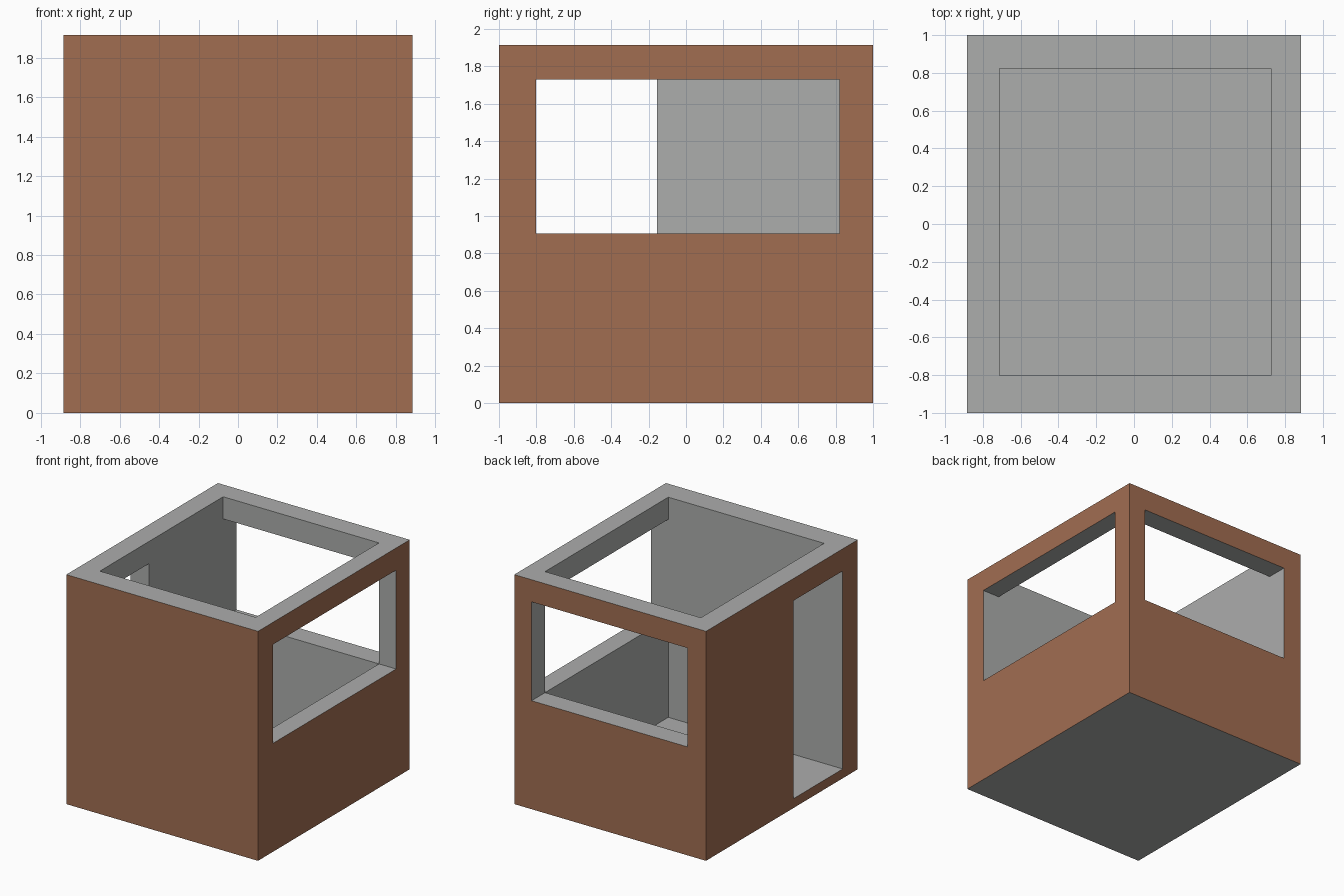
import bpy, bmesh
from mathutils import Vector

if "Cube" in bpy.data.objects:
    bpy.data.objects.remove(bpy.data.objects["Cube"])


def material(name, rgb):
    m = bpy.data.materials.new(name)
    m.diffuse_color = (*rgb, 1.0)
    m.use_nodes = True
    m.node_tree.nodes["Principled BSDF"].inputs["Base Color"].default_value = m.diffuse_color
    return m


# Cut planes that define outer walls, inner walls, door, floor, sills and lintels
CUTS = (
    [-0.885, -0.713, 0.726, 0.885],
    [-1.0, -0.803, -0.155, 0.822, 1.0],
    [0.0, 0.078, 0.905, 1.73, 1.915],
)
N = [len(c) - 1 for c in CUTS]


def solid(cell):
    i, j, k = cell
    if any(not 0 <= c < n for c, n in zip(cell, N)):
        return False
    if k == 0:                                # floor slab
        return True
    if i == 1 and j in (1, 2):                # open room
        return False
    if k == 2 and i == 2 and j in (1, 2):     # right window
        return False
    if k == 2 and i == 1 and j == 3:          # back window
        return False
    if k in (1, 2) and i == 0 and j == 1:     # left doorway
        return False
    return True


bm = bmesh.new()
# Skin every boundary between solid and empty cells
for i in range(N[0]):
    for j in range(N[1]):
        for k in range(N[2]):
            cell = (i, j, k)
            if not solid(cell):
                continue
            for axis in range(3):
                for side in (0, 1):
                    nb = list(cell)
                    nb[axis] += 1 if side else -1
                    if solid(nb):
                        continue
                    u, v = (axis + 1) % 3, (axis + 2) % 3
                    loop = [(0, 0), (1, 0), (1, 1), (0, 1)]
                    if not side:
                        loop.reverse()
                    verts = []
                    for a, b in loop:
                        p = Vector()
                        p[axis] = CUTS[axis][cell[axis] + side]
                        p[u] = CUTS[u][cell[u] + a]
                        p[v] = CUTS[v][cell[v] + b]
                        verts.append(bm.verts.new(p))
                    face = bm.faces.new(verts)
                    # Outer wall faces are brick, everything else is grey
                    outer = axis < 2 and not 0 <= nb[axis] < N[axis]
                    face.material_index = 1 if outer else 0
bmesh.ops.remove_doubles(bm, verts=bm.verts[:], dist=1e-5)

mesh = bpy.data.meshes.new("room_shell")
bm.to_mesh(mesh)
bm.free()
mesh.materials.append(material("plaster grey", (0.413, 0.418, 0.413)))
mesh.materials.append(material("brick brown", (0.358, 0.154, 0.083)))
room = bpy.data.objects.new("room_shell", mesh)
bpy.context.collection.objects.link(room)
